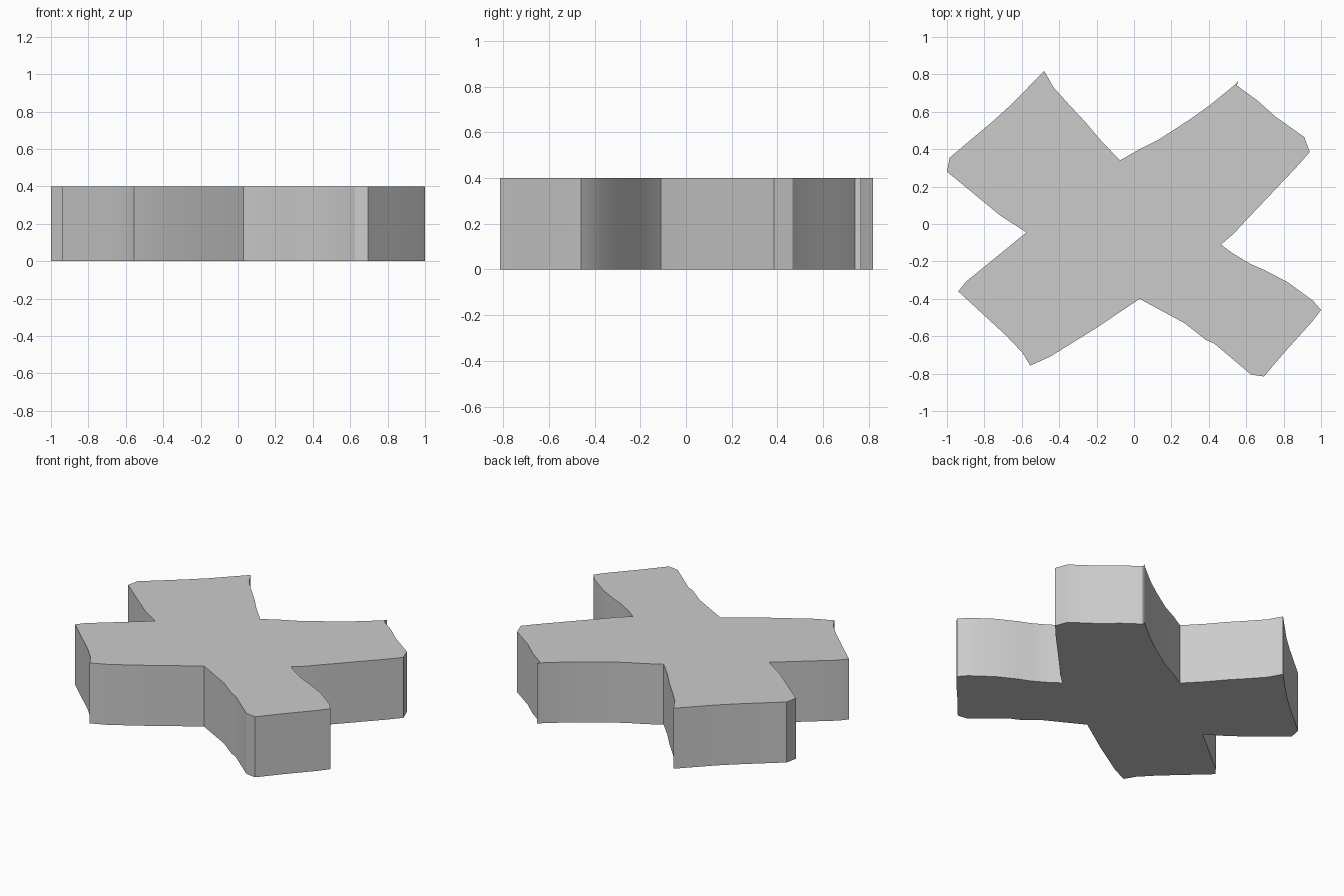
import bpy, bmesh, math

if "Cube" in bpy.data.objects:
    bpy.data.objects.remove(bpy.data.objects["Cube"])

HEIGHT = 0.4

# Hand-drawn cross outline, clockwise: one row of points per arm
arm_back_right = [(-.075, .34), (.03, .40), (.13, .45), (.30, .56), (.405, .635), (.54, .745),
                  (.556, .765), (.55, .74), (.66, .66), (.755, .575), (.91, .465), (.94, .385),
                  (.865, .30), (.59, .01), (.535, -.05)]
arm_front_right = [(.465, -.11), (.525, -.155), (.625, -.215), (.695, -.245), (.82, -.31),
                   (.91, -.375), (.957, -.41), (1, -.46), (.95, -.525), (.81, -.68),
                   (.695, -.815), (.625, -.805), (.43, -.64), (.385, -.62), (.27, -.53)]
arm_front_left = [(.03, -.40), (-.2, -.555), (-.45, -.71), (-.555, -.757), (-.595, -.69),
                  (-.68, -.60), (-.94, -.36), (-.90, -.31)]
arm_back_left = [(-.575, -.045), (-.715, .045), (-1, .28), (-.985, .355), (-.76, .545),
                 (-.66, .635), (-.48, .818), (-.43, .73), (-.34, .63), (-.26, .545), (-.18, .45)]
outline = arm_back_right + arm_front_right + arm_front_left + arm_back_left

# Extrude the outline into a flat slab
bm = bmesh.new()
base = bm.faces.new([bm.verts.new((x, y, 0)) for x, y in outline])
top = bmesh.ops.extrude_face_region(bm, geom=[base], use_keep_orig=True)
bmesh.ops.translate(bm, vec=(0, 0, HEIGHT),
                    verts=[v for v in top["geom"] if isinstance(v, bmesh.types.BMVert)])
bmesh.ops.recalc_face_normals(bm, faces=bm.faces)
mesh = bpy.data.meshes.new("cross_slab")
bm.to_mesh(mesh)
bm.free()

cross = bpy.data.objects.new("cross_slab", mesh)
bpy.context.collection.objects.link(cross)

# Soft side walls, sharp corners
bpy.context.view_layer.objects.active = cross
cross.select_set(True)
bpy.ops.object.shade_smooth_by_angle(angle=math.radians(30))
